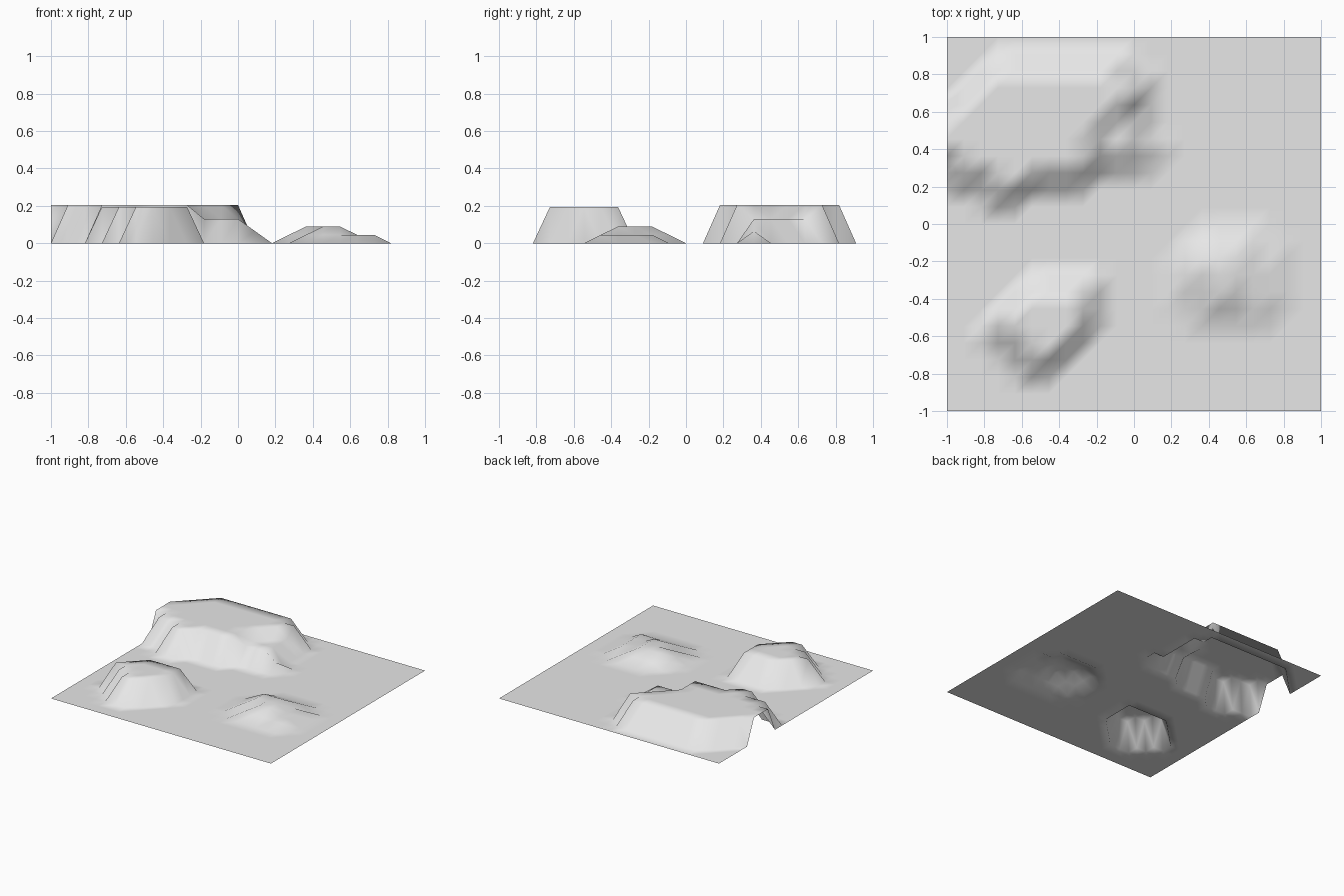
import bpy
import bmesh

CELLS = 22
STEP = 2.0 / CELLS

default_cube = bpy.data.objects.get("Cube")
if default_cube:
    bpy.data.objects.remove(default_cube, do_unlink=True)

# Plain grey ground colour
ground_grey = bpy.data.materials.new("ground_grey")
ground_grey.use_nodes = True
ground_grey.diffuse_color = (0.8, 0.8, 0.8, 1.0)
ground_grey.node_tree.nodes["Principled BSDF"].inputs["Base Color"].default_value = (0.8, 0.8, 0.8, 1.0)

heights = {}


def raise_rows(first_row, spans, height):
    """Lift a run of grid points on each successive row to one height."""
    for offset, (start, end) in enumerate(spans):
        for column in range(start, end + 1):
            heights[column, first_row + offset] = height


# Large plateau, cut by the left edge of the ground
raise_rows(13, [(3, 4), (1, 8), (0, 8), (0, 8), (0, 9), (1, 10), (2, 11), (3, 10)], 0.205)
# Lower shelf and its small spur
raise_rows(15, [(9, 11), (9, 11), (10, 11), (11, 11)], 0.13)
raise_rows(15, [(12, 12)], 0.065)
# Front mesa
raise_rows(3, [(5, 6), (4, 7), (3, 8), (4, 8), (5, 8)], 0.195)
# Low mound: wide skirt, then crown
raise_rows(6, [(15, 19), (14, 19), (14, 19), (14, 19), (15, 18)], 0.045)
raise_rows(7, [(16, 17), (15, 17), (15, 17)], 0.09)

# Terrain surface, every cell split along the same diagonal
bm = bmesh.new()
points = {}
for row in range(CELLS + 1):
    for column in range(CELLS + 1):
        height = heights.get((column, row), 0.0)
        points[column, row] = bm.verts.new((column * STEP - 1, row * STEP - 1, height))

for row in range(CELLS):
    for column in range(CELLS):
        near_left = points[column, row]
        near_right = points[column + 1, row]
        far_right = points[column + 1, row + 1]
        far_left = points[column, row + 1]
        bm.faces.new((near_left, near_right, far_right))
        bm.faces.new((near_left, far_right, far_left))

for face in bm.faces:
    face.smooth = True

mesh = bpy.data.meshes.new("terrain")
bm.to_mesh(mesh)
bm.free()
mesh.materials.append(ground_grey)
terrain = bpy.data.objects.new("terrain", mesh)
bpy.context.collection.objects.link(terrain)
